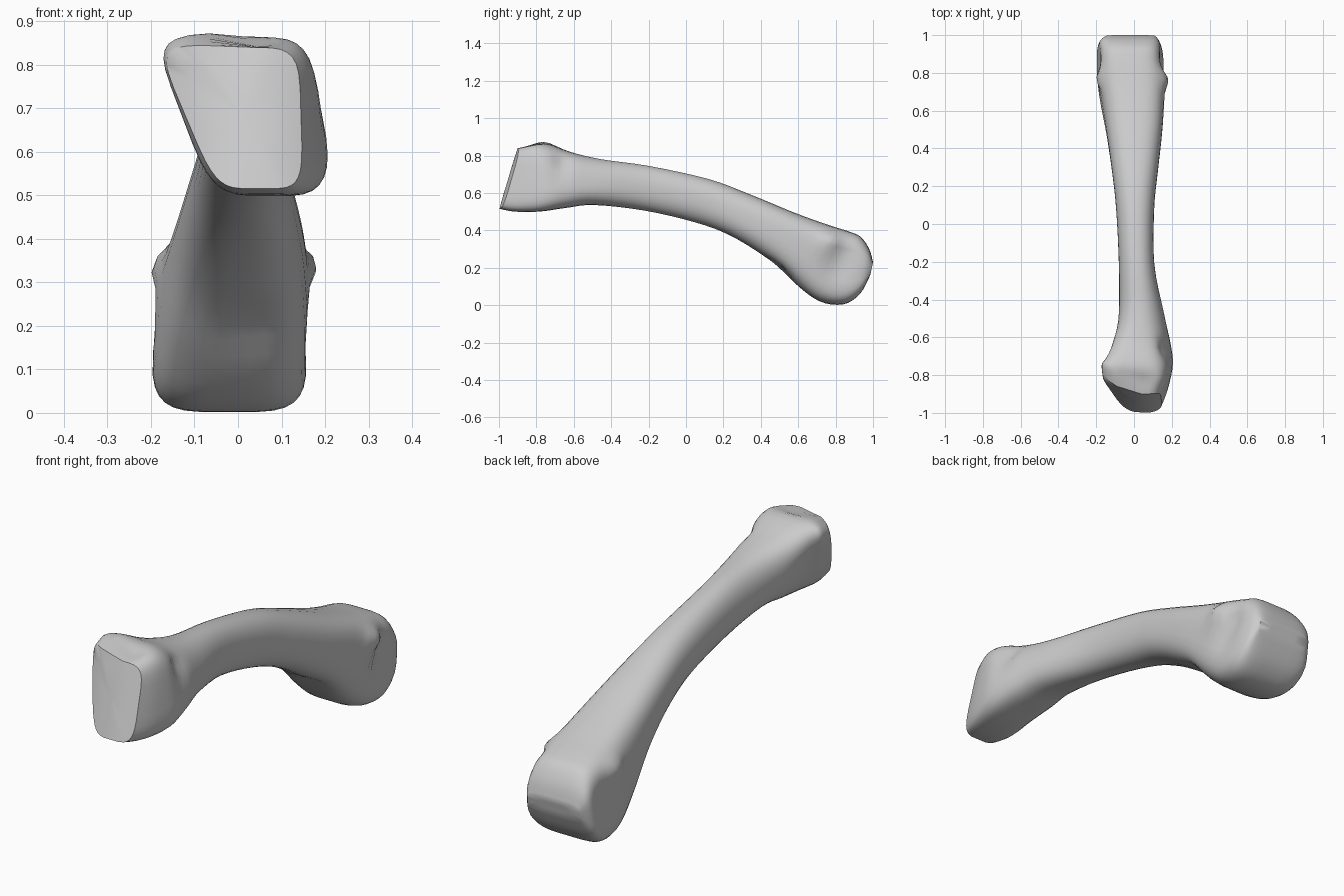
import bpy, bmesh
from math import cos, sin, pi, exp, copysign

if "Cube" in bpy.data.objects:
    bpy.data.objects.remove(bpy.data.objects["Cube"])

N = 32   # points around each cross-section
SUB = 4  # interpolated rings between stations

# Stations along the shaft: y_top, z_top, y_bottom, z_bottom,
# left/right x at top, left/right x at bottom, squareness
stations = [
    (-.90, .845, -1.00, .515, -.19, .14, -.05, .15, 5),
    (-.83, .868, -.92, .50, -.20, .165, -.06, .19, 4.5),
    (-.75, .868, -.79, .50, -.175, .165, -.06, .225, 3.5),
    (-.62, .82, -.64, .52, -.125, .15, -.08, .215, 2.8),
    (-.45, .78, -.49, .535, -.075, .13, -.085, .18, 2.4),
    (-.20, .745, -.22, .505, -.075, .105, -.085, .11, 2.3),
    (.12, .675, .05, .442, -.095, .11, -.095, .105, 2.3),
    (.35, .59, .23, .375, -.12, .13, -.115, .125, 2.5),
    (.58, .495, .41, .265, -.15, .155, -.145, .145, 2.8),
    (.76, .43, .57, .125, -.175, .165, -.18, .155, 3.2),
    (.87, .395, .71, .022, -.185, .15, -.20, .16, 3.8),
    (.935, .365, .84, .004, -.18, .14, -.205, .165, 4.2),
    (.98, .30, .93, .06, -.18, .13, -.195, .15, 4.2),
    (1.0, .23, .985, .16, -.15, .11, -.15, .12, 4),
]


def blend(a, b, c, d, t):
    """Catmull-Rom interpolation of station values."""
    return [q + .5 * t * (r - p + t * (2*p - 5*q + 4*r - s + t * (3*(q - r) + s - p)))
            for p, q, r, s in zip(a, b, c, d)]


def ring(s, scale=1):
    yt, zt, yb, zb, lt, rt, lb, rb, n = s
    pts = []
    for i in range(N):
        a = 2 * pi * (i + .5) / N
        u, v = (scale * copysign(abs(k) ** (2 / n), k) for k in (cos(a), sin(a)))
        h = (v + 1) / 2
        left, right = lb + (lt - lb) * h, rb + (rt - rb) * h
        x = left + (right - left) * (u + 1) / 2
        y, z = yb + (yt - yb) * h, zb + (zt - zb) * h
        # front joint face curves back toward its sides
        y += 2.1 * (x - .05) ** 2 * max(0, min(1, (-.55 - y) / .3))
        pts.append((x, y, z))
    return pts


# Rings: front joint face, shaft, rounded rear end
rings = [ring(stations[0], k) for k in (.05, .4, .75)]
last = len(stations) - 1
for i in range(last):
    quad = [stations[max(0, min(last, i + k))] for k in (-1, 0, 1, 2)]
    rings += [ring(blend(*quad, j / SUB)) for j in range(SUB)]
rings.append(ring(stations[-1]))
rings.append(ring(stations[-1], .5))

bm = bmesh.new()
rows = [[bm.verts.new(p) for p in r] for r in rings]
for a, b in zip(rows, rows[1:]):
    for i in range(N):
        j = (i + 1) % N
        bm.faces.new((a[i], a[j], b[j], b[i]))
bm.faces.new(rows[0])
bm.faces.new(rows[-1])


def push(center, radius, offset):
    """Soft local bump or dent."""
    for v in bm.verts:
        d = sum((p - c) ** 2 for p, c in zip(v.co, center)) / radius ** 2
        w = exp(-2 * d)
        for k in range(3):
            v.co[k] += offset[k] * w


# Side knobs and pits of the rear joint
push((.16, .77, .34), .07, (.03, 0, 0))
push((-.18, .77, .34), .07, (-.022, 0, 0))
push((.16, .84, .24), .09, (-.025, 0, 0))
push((-.19, .85, .24), .09, (.02, 0, 0))
# Saddle on the front joint's top and hollow on its side
push((.04, -.83, .86), .08, (0, 0, -.025))
push((.15, -.67, .75), .07, (-.03, 0, 0))
# Shallow hollow under the rear of the shaft
push((.04, .5, .18), .12, (0, .01, .02))

bmesh.ops.recalc_face_normals(bm, faces=bm.faces)
mesh = bpy.data.meshes.new("leg_bone")
bm.to_mesh(mesh)
bm.free()
bone = bpy.data.objects.new("leg_bone", mesh)
bpy.context.collection.objects.link(bone)
bpy.context.view_layer.objects.active = bone
bone.select_set(True)
bpy.ops.object.shade_smooth_by_angle(angle=.75)
